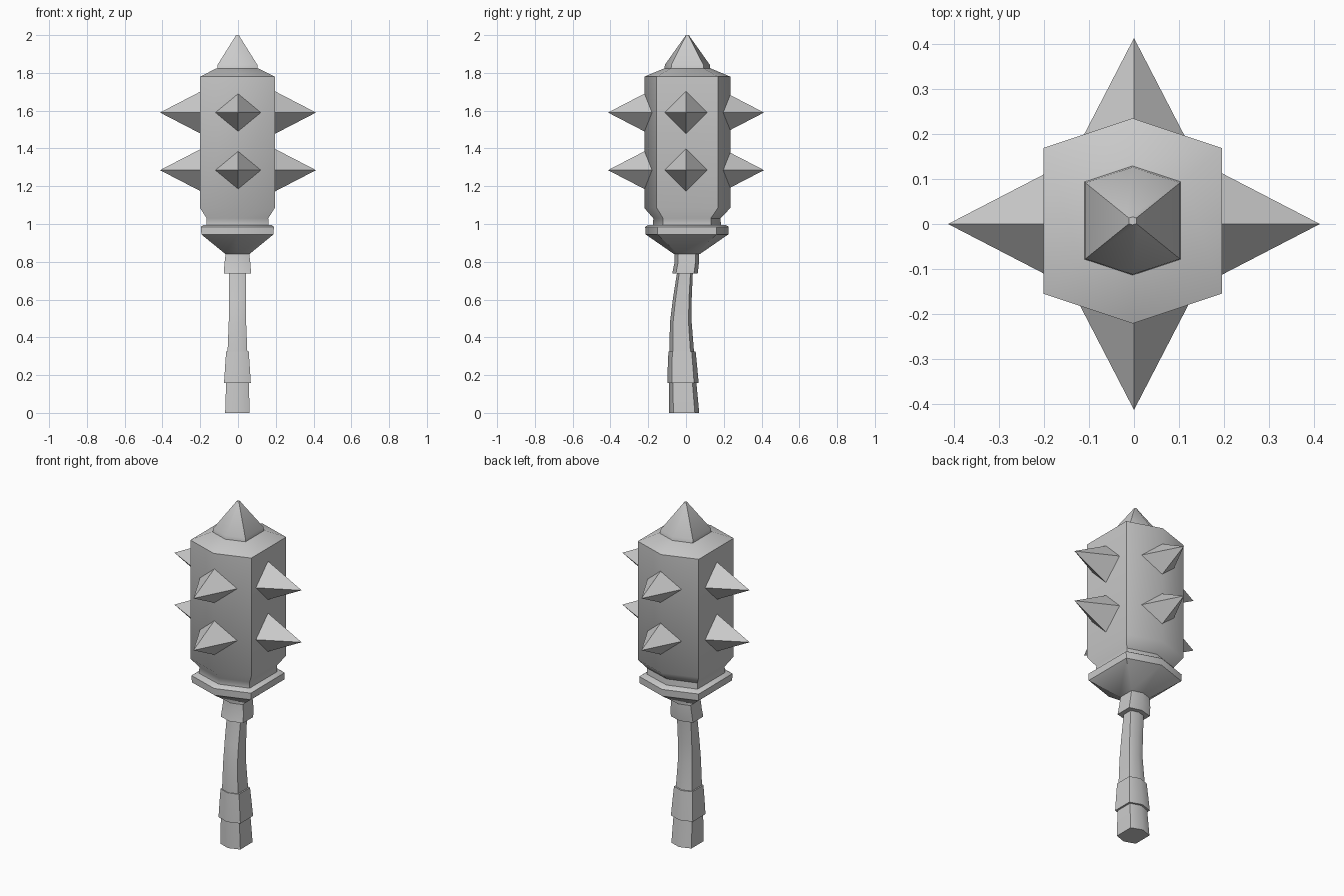
import bpy, bmesh
from math import radians
from mathutils import Matrix, Vector

if "Cube" in bpy.data.objects:
    bpy.data.objects.remove(bpy.data.objects["Cube"])


def finish(name, bm):
    bmesh.ops.recalc_face_normals(bm, faces=bm.faces[:])
    mesh = bpy.data.meshes.new(name)
    bm.to_mesh(mesh)
    bm.free()
    mesh.shade_smooth()
    mesh.set_sharp_from_angle(angle=radians(42))
    obj = bpy.data.objects.new(name, mesh)
    bpy.context.collection.objects.link(obj)
    return obj


def hex_loft(name, rings, x0=-0.003, corner=0.71):
    """Stack six-sided rings given as (z, half width x, y min, y max)."""
    bm = bmesh.new()
    loops = []
    for z, hx, y0, y1 in rings:
        c, h = (y0 + y1) / 2, (y1 - y0) / 2
        k = h * corner
        pts = [(0, h), (-hx, k), (-hx, -k), (0, -h), (hx, -k), (hx, k)]
        loops.append([bm.verts.new((x + x0, y + c, z)) for x, y in pts])
    for a, b in zip(loops, loops[1:]):
        for i in range(6):
            j = (i + 1) % 6
            bm.faces.new((a[i], a[j], b[j], b[i]))
    bm.faces.new(loops[0])
    bm.faces.new(loops[-1])
    return finish(name, bm)


# Bent handle with its wider pommel end
hex_loft("handle", [
    (0.00, 0.065, -0.09, 0.07), (0.16, 0.060, -0.09, 0.055),
    (0.33, 0.052, -0.088, 0.042), (0.48, 0.046, -0.085, 0.03),
    (0.60, 0.045, -0.07, 0.03), (0.74, 0.045, -0.048, 0.036),
    (0.88, 0.045, -0.04, 0.05)])

# Wrapped bands on the handle
hex_loft("lower_grip_band", [
    (0.157, 0.071, -0.099, 0.067), (0.235, 0.066, -0.097, 0.060),
    (0.325, 0.060, -0.093, 0.051)])
hex_loft("upper_grip_band", [
    (0.738, 0.072, -0.073, 0.062), (0.79, 0.069, -0.062, 0.068),
    (0.845, 0.062, -0.060, 0.070)])

# Flared collar under the head
hex_loft("collar", [
    (0.842, 0.065, -0.065, 0.075), (0.945, 0.191, -0.214, 0.224),
    (0.985, 0.193, -0.216, 0.226), (0.995, 0.180, -0.20, 0.21)])

# Head block with tapered foot and sloping shoulder
hex_loft("head", [
    (0.99, 0.165, -0.175, 0.185), (1.03, 0.163, -0.173, 0.183),
    (1.085, 0.198, -0.221, 0.235), (1.78, 0.198, -0.221, 0.235),
    (1.822, 0.115, -0.12, 0.135)])

# Pointed cap
hex_loft("cap", [
    (1.815, 0.107, -0.114, 0.130), (1.843, 0.105, -0.112, 0.126),
    (1.992, 0.012, -0.006, 0.020), (2.00, 0.008, -0.002, 0.016)])

# Two rows of four-sided spikes
for row, z in (("lower", 1.285), ("upper", 1.59)):
    for side, d in (("front", (0, -1)), ("right", (1, 0)),
                    ("back", (0, 1)), ("left", (-1, 0))):
        out, up = Vector((d[0], d[1], 0)), Vector((0, 0, 1))
        across = out.cross(up)
        inner, tip, r = 0.16, 0.413, 0.131
        bm = bmesh.new()
        bmesh.ops.create_cone(bm, cap_ends=True, segments=4, radius1=r,
                              radius2=0, depth=tip - inner)
        basis = Matrix((across, up, -out)).transposed().to_4x4()
        basis = Matrix((up, across, out)).transposed().to_4x4()
        place = Matrix.Translation(out * (tip + inner) / 2 + up * z)
        bmesh.ops.transform(bm, matrix=place @ basis, verts=bm.verts[:])
        finish(f"{row}_{side}_spike", bm)
